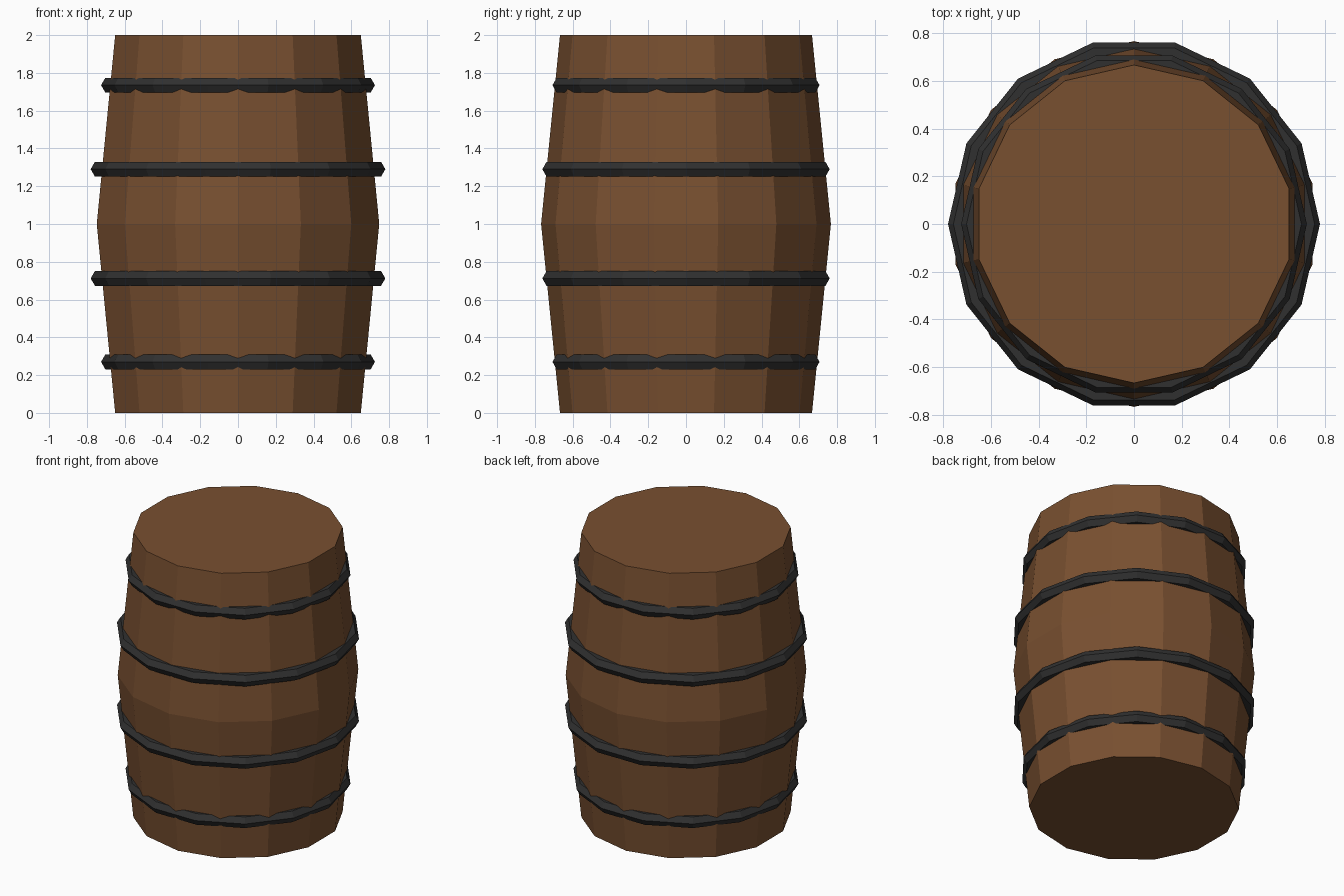
import bpy, bmesh, math

if "Cube" in bpy.data.objects:
    bpy.data.objects.remove(bpy.data.objects["Cube"])

SIDES = 14

def material(name, color):
    m = bpy.data.materials.new(name)
    m.diffuse_color = (*color, 1)
    m.use_nodes = True
    m.node_tree.nodes["Principled BSDF"].inputs["Base Color"].default_value = m.diffuse_color
    return m

wood = material("wood", (0.19, 0.08, 0.03))
iron = material("iron", (0.03, 0.03, 0.03))

def make_object(name, bm, mat):
    bmesh.ops.recalc_face_normals(bm, faces=bm.faces)
    me = bpy.data.meshes.new(name)
    bm.to_mesh(me)
    bm.free()
    me.materials.append(mat)
    ob = bpy.data.objects.new(name, me)
    bpy.context.collection.objects.link(ob)
    return ob

def lathe(name, profile, mat, start, closed):
    """Sweep (radius, z) points around z; closed loops make hoops, open ones get capped."""
    bm = bmesh.new()
    rings = []
    for r, z in profile:
        angles = [start + 2 * math.pi * i / SIDES for i in range(SIDES)]
        rings.append([bm.verts.new((r * math.cos(a), r * math.sin(a), z)) for a in angles])
    pairs = list(zip(rings, rings[1:]))
    if closed:
        pairs.append((rings[-1], rings[0]))
    for a, b in pairs:
        for i in range(SIDES):
            j = (i + 1) % SIDES
            bm.faces.new((a[i], a[j], b[j], b[i]))
    if not closed:
        bm.faces.new(rings[0])
        bm.faces.new(rings[-1])
    return make_object(name, bm, mat)

# Bulging wooden body, one corner facing the back
lathe("barrel_body", [(0.667, 0), (0.767, 1), (0.667, 2)], wood, math.pi / 2, False)

# Iron hoops with a six-sided section, corners half a step from the body's
MINOR = 0.045
hoops = [("bottom", 0.68, 0.27), ("lower", 0.735, 0.712),
         ("upper", 0.735, 1.29), ("top", 0.68, 1.735)]
for label, radius, z in hoops:
    section = [(radius + MINOR * math.cos(math.pi * k / 3), z + MINOR * math.sin(math.pi * k / 3))
               for k in range(6)]
    lathe(label + "_hoop", section, iron, 0, True)
